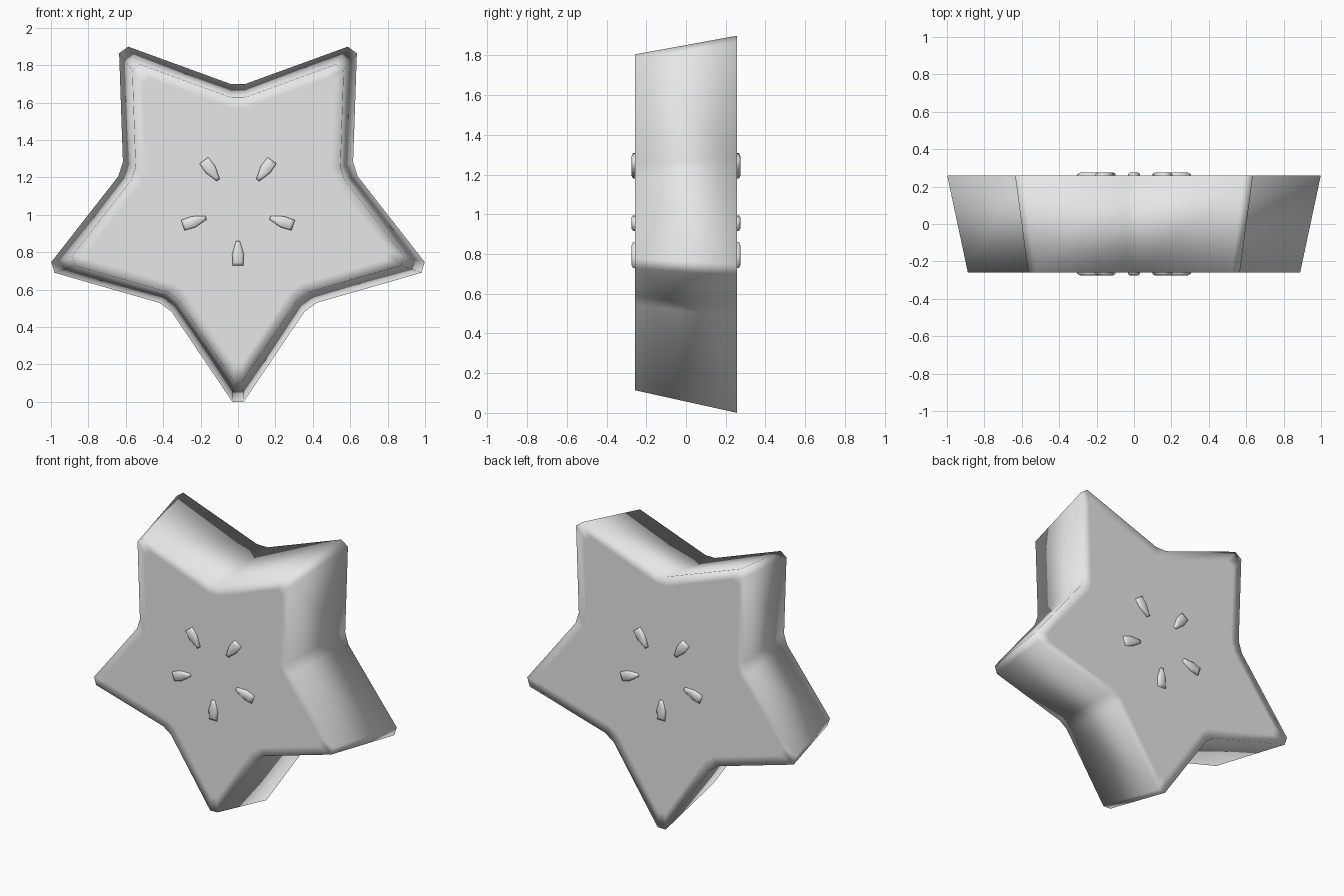
import bpy, bmesh
from math import radians
from mathutils import Vector, Matrix

if "Cube" in bpy.data.objects:
    bpy.data.objects.remove(bpy.data.objects["Cube"], do_unlink=True)

CENTRE = Vector((0, 0, 1.04))
HALF_DEPTH = 0.258

grey = bpy.data.materials.new("light grey")
grey.use_nodes = True
grey.diffuse_color = (0.8, 0.8, 0.8, 1)
grey.node_tree.nodes["Principled BSDF"].inputs["Base Color"].default_value = (0.8, 0.8, 0.8, 1)


def loft(name, rings):
    """Closed smooth solid through matching rings, capped at both ends."""
    bm = bmesh.new()
    loops = [[bm.verts.new(p) for p in ring] for ring in rings]
    for a, b in zip(loops, loops[1:]):
        n = len(a)
        for i in range(n):
            j = (i + 1) % n
            bm.faces.new((a[i], a[j], b[j], b[i]))
    bm.faces.new(loops[0])
    bm.faces.new(loops[-1])
    bmesh.ops.recalc_face_normals(bm, faces=bm.faces)
    for f in bm.faces:
        f.smooth = True
    mesh = bpy.data.meshes.new(name)
    bm.to_mesh(mesh)
    bm.free()
    mesh.materials.append(grey)
    obj = bpy.data.objects.new(name, mesh)
    bpy.context.collection.objects.link(obj)
    return obj


def star_ring(scale, y):
    """Five-pointed outline with blunt tips and blunt inner corners."""
    points = []
    for k in range(10):
        radius, half = (1.04, 0.03) if k % 2 == 0 else (0.66, 0.04)
        turn = Matrix.Rotation(radians(36 * k), 3, 'Y')
        for x in (half, -half):
            p = turn @ Vector((x, 0, -radius)) * scale
            points.append(CENTRE + p + Vector((0, y, 0)))
    return points


# Tapered star slice with a narrow flat border on each face
FRONT = 0.89
BORDER = 0.9
loft("star_slice", [
    star_ring(FRONT * BORDER, -HALF_DEPTH),
    star_ring(FRONT, -HALF_DEPTH),
    star_ring(1, HALF_DEPTH),
    star_ring(BORDER, HALF_DEPTH),
])

# Seeds around the core on both faces, narrow ends inward
SEED = [(-0.029, -0.31), (0.029, -0.31), (0.031, -0.25),
        (0.01, -0.18), (-0.01, -0.18), (-0.031, -0.25)]
LEVELS = [(1, -0.02), (1, 0.009), (0.72, 0.017)]


def seed_ring(turn, side, scale, height):
    y = side * (HALF_DEPTH + height)
    return [CENTRE + turn @ Vector((x * scale, y, -0.25 + (z + 0.25) * scale))
            for x, z in SEED]


for side, label in ((-1, "front"), (1, "back")):
    for k in range(5):
        turn = Matrix.Rotation(radians(72 * k), 3, 'Y')
        loft(f"{label}_seed_{k + 1}", [seed_ring(turn, side, s, h) for s, h in LEVELS])
